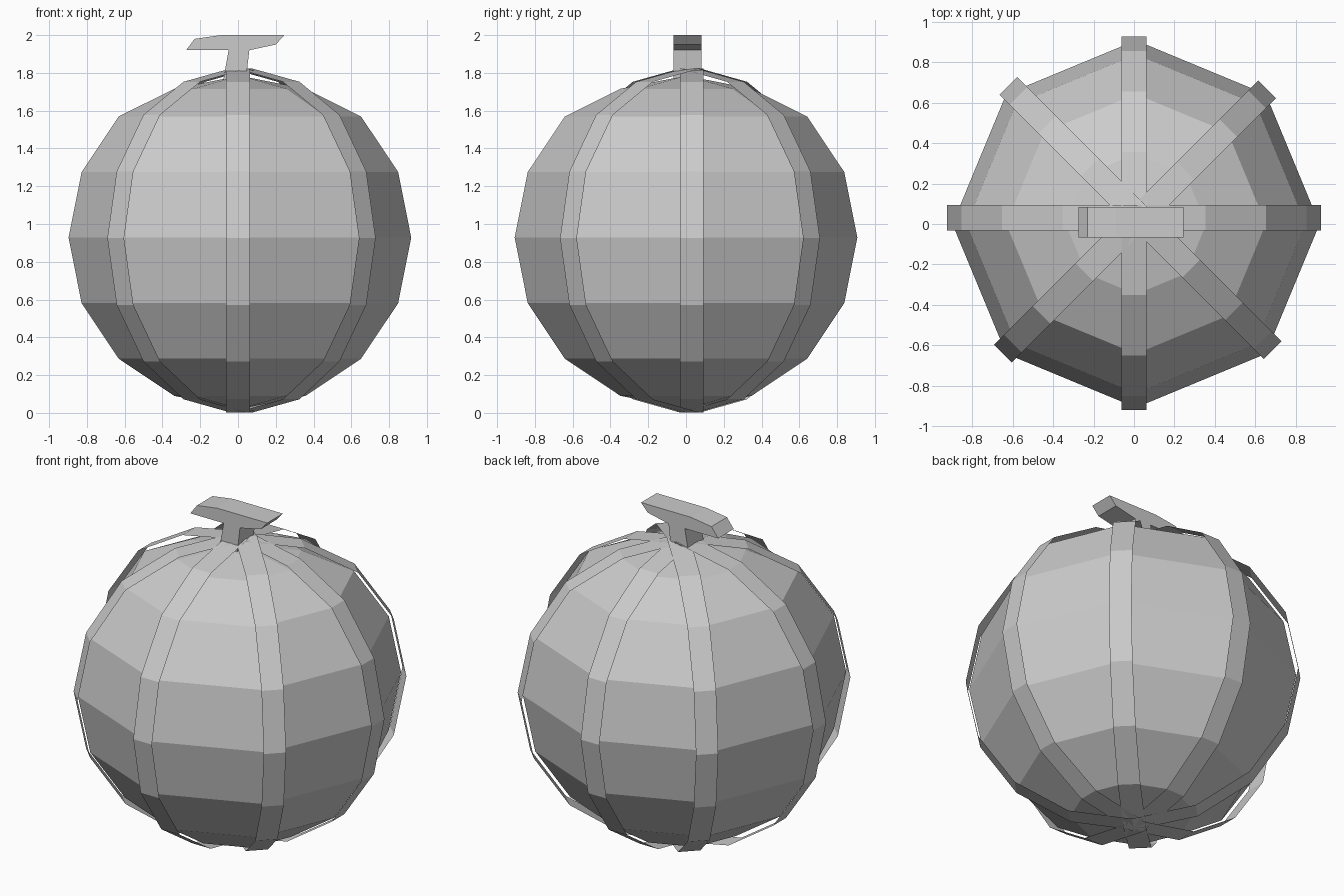
import bpy, bmesh, math
from mathutils import Vector

if "Cube" in bpy.data.objects:
    bpy.data.objects.remove(bpy.data.objects["Cube"])


def add_object(name, bm):
    mesh = bpy.data.meshes.new(name)
    bm.to_mesh(mesh)
    bm.free()
    ob = bpy.data.objects.new(name, mesh)
    bpy.context.collection.objects.link(ob)
    return ob


# Melon body: eight-sided sphere, slightly sunken at the top
bm = bmesh.new()
bmesh.ops.create_uvsphere(bm, u_segments=8, v_segments=8, radius=0.907)
for v in bm.verts:
    if v.co.z > 0.8:
        v.co.z -= 0.05
    v.co += Vector((0.01, 0, 0.928))
add_object("melon_body", bm)


# Stripes: thin sixteen-sided hoops wrapped around the body
def stripe(name, angle, cx, cy, radius=0.923, width=0.125, steps=16):
    bm = bmesh.new()
    out = Vector((math.cos(angle), math.sin(angle), 0))
    side = Vector((-out.y, out.x, 0)) * width / 2
    rows = []
    for i in range(steps):
        a = 2 * math.pi * i / steps
        z = radius * math.sin(a)
        if z > 0.8:
            z -= 0.025
        p = Vector((cx, cy, 0.925 + z)) + out * radius * math.cos(a)
        rows.append((bm.verts.new(p - side), bm.verts.new(p + side)))
    for i in range(steps):
        a, b = rows[i], rows[(i + 1) % steps]
        bm.faces.new((a[0], a[1], b[1], b[0]))
    bmesh.ops.recalc_face_normals(bm, faces=bm.faces)
    return add_object(name, bm)


stripe("stripe_side_to_side", 0, 0, 0.031)
stripe("stripe_front_to_back", math.pi / 2, 0, 0.003)
stripe("stripe_diagonal_a", math.pi / 4, 0.005, 0.012)
stripe("stripe_diagonal_b", -math.pi / 4, 0.032, 0.03)

# Stem: T-shaped profile extruded along y
profile = [(-0.08, 1.75), (0.04, 1.75), (0.06, 1.92), (0.20, 1.95), (0.245, 2.0),
           (-0.09, 2.0), (-0.23, 1.98), (-0.275, 1.92), (-0.05, 1.92)]
bm = bmesh.new()
face = bm.faces.new([bm.verts.new((x, -0.067, z)) for x, z in profile])
ext = bmesh.ops.extrude_face_region(bm, geom=[face], use_keep_orig=True)
for g in ext["geom"]:
    if isinstance(g, bmesh.types.BMVert):
        g.co.y = 0.083
bmesh.ops.recalc_face_normals(bm, faces=bm.faces)
add_object("stem", bm)
